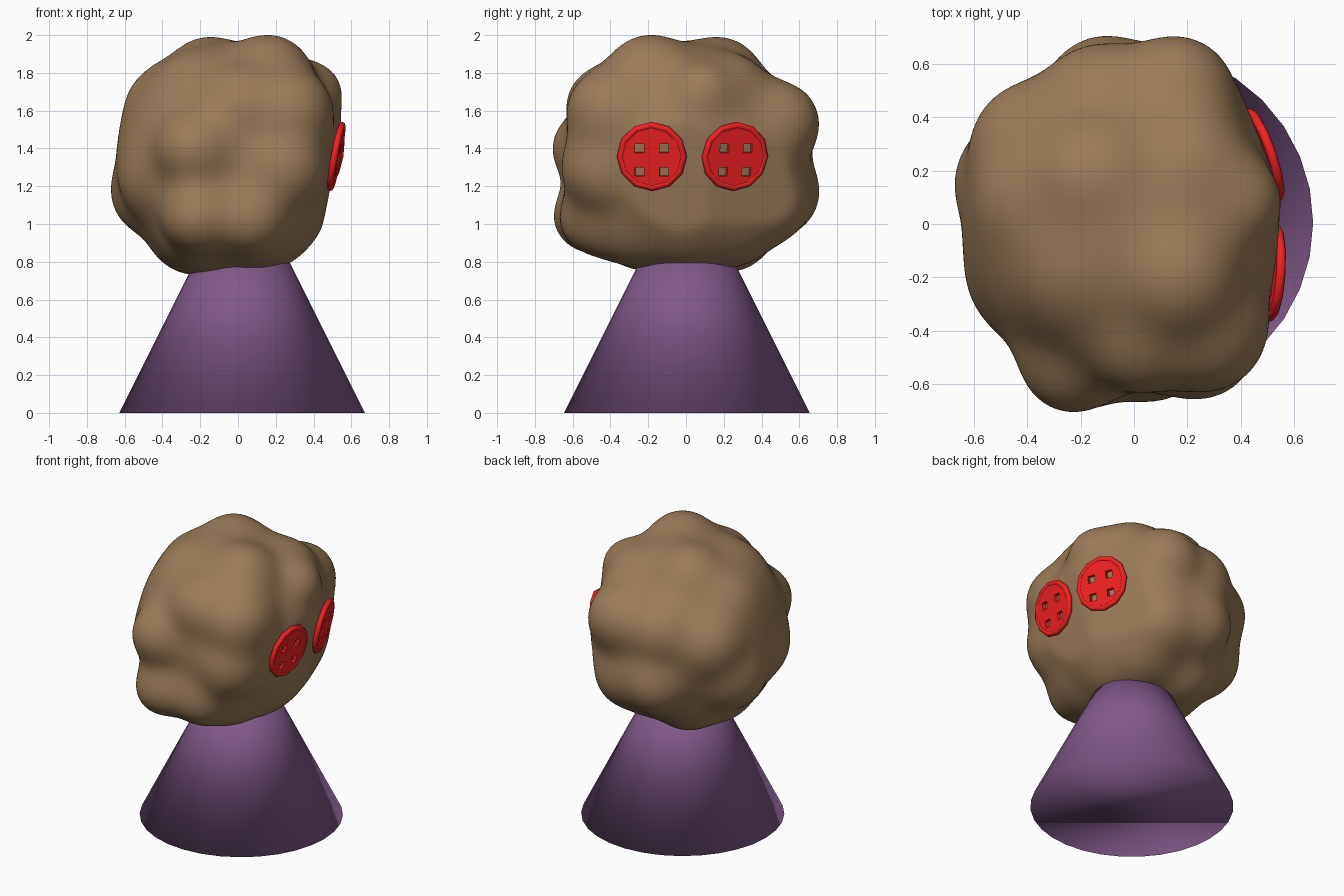
import bpy, bmesh, math
from mathutils import Vector, Matrix

if "Cube" in bpy.data.objects:
    bpy.data.objects.remove(bpy.data.objects["Cube"])


def material(name, rgb):
    m = bpy.data.materials.new(name)
    m.diffuse_color = (*rgb, 1)
    m.use_nodes = True
    m.node_tree.nodes["Principled BSDF"].inputs["Base Color"].default_value = m.diffuse_color
    return m


def add_object(name, bm, mat):
    mesh = bpy.data.meshes.new(name)
    bm.to_mesh(mesh)
    bm.free()
    mesh.materials.append(mat)
    ob = bpy.data.objects.new(name, mesh)
    bpy.context.collection.objects.link(ob)
    return ob


def smooth(ob, angle):
    bpy.ops.object.select_all(action='DESELECT')
    ob.select_set(True)
    bpy.context.view_layer.objects.active = ob
    bpy.ops.object.shade_smooth_by_angle(angle=math.radians(angle))


brown = material("brown", (0.33, 0.2, 0.1))
purple = material("purple", (0.22, 0.1, 0.25))
red = material("red", (0.9, 0.015, 0.015))

# Cone body, its tip buried in the head
bm = bmesh.new()
bmesh.ops.create_cone(bm, cap_ends=True, segments=32, radius1=0.65, radius2=0,
                      depth=1.3, matrix=Matrix.Translation((0.022, 0.005, 0.65)))
smooth(add_object("cone_body", bm, purple), 180)

# Lumpy head: a ball blended with smaller lumps (x, y, z, radius)
centre = Vector((-0.03, 0, 1.36))
lumps = [
    (-0.03, 0, 1.36, 0.585),
    (0.16, -0.18, 1.76, 0.23), (-0.15, 0.17, 1.76, 0.215), (0.2, 0.2, 1.67, 0.22),
    (0.37, 0.08, 1.68, 0.17), (-0.2, -0.15, 1.65, 0.24), (-0.33, 0.08, 1.6, 0.24),
    (0.15, 0.45, 1.52, 0.23), (-0.1, 0.45, 1.18, 0.23), (-0.12, 0.42, 1.5, 0.23),
    (-0.42, 0.15, 1.18, 0.23), (-0.36, 0.28, 1.42, 0.23), (-0.37, -0.18, 1.25, 0.23),
    (-0.23, 0.0, 0.99, 0.23), (-0.2, -0.22, 1.0, 0.22), (-0.18, 0.22, 1.0, 0.23),
    (0.1, 0.22, 1.05, 0.25), (0.1, -0.25, 1.05, 0.25), (0.13, 0, 1.07, 0.28),
    (-0.22, -0.48, 1.4, 0.2), (-0.2, -0.47, 1.06, 0.2), (0.06, -0.44, 1.05, 0.2),
    (0.23, -0.4, 1.3, 0.23), (0.26, -0.36, 1.58, 0.24), (0.25, 0.28, 1.28, 0.25),
    (0.02, -0.39, 1.62, 0.21), (0.12, 0.4, 1.15, 0.24),
]
balls = [(Vector(b[:3]), b[3]) for b in lumps]
K = 0.028


def inside(p):
    return sum(math.exp((r - (p - c).length) / K) for c, r in balls) > 1


def surface(d):
    lo, hi = 0.2, 1.1
    for _ in range(13):
        mid = (lo + hi) / 2
        if inside(centre + d * mid):
            lo = mid
        else:
            hi = mid
    return d * lo


bm = bmesh.new()
bmesh.ops.create_icosphere(bm, subdivisions=6, radius=1)
for v in bm.verts:
    v.co = surface(v.co.normalized())
for _ in range(16):
    bmesh.ops.smooth_vert(bm, verts=bm.verts, factor=0.5, use_axis_x=True,
                          use_axis_y=True, use_axis_z=True)

# Fit each side of the head to its measured reach
low, high = Vector((-0.672, -0.705, 0.73)) - centre, Vector((0.57, 0.705, 2.0)) - centre
for a in range(3):
    mn = min(v.co[a] for v in bm.verts)
    mx = max(v.co[a] for v in bm.verts)
    for v in bm.verts:
        v.co[a] *= low[a] / mn if v.co[a] < 0 else high[a] / mx

# Flattened face on the +x side, one plane behind each eye
eyes = [
    (Vector((0.508, -0.18, 1.36)), Vector((1, -0.06, -0.19)).normalized()),
    (Vector((0.475, 0.255, 1.36)), Vector((0.93, 0.32, -0.18)).normalized()),
]
for v in bm.verts:
    for point, normal in eyes:
        limit = (point - centre).dot(normal)
        reach = v.co.dot(normal)
        if reach > 0.05:
            s = limit / reach
            f = 0.5 * (1 + s - math.sqrt((1 - s) ** 2 + 0.0004))
            v.co *= min(f, 1)
    v.co += centre
smooth(add_object("lumpy_head", bm, brown), 180)


# Button eyes: thin disc with four holes and a raised rim
def button(name, point, normal):
    R, sides = 0.186, 12
    place = Matrix.Translation(point + normal * 0.012) @ normal.to_track_quat('Z', 'Y').to_matrix().to_4x4()
    bm = bmesh.new()
    bmesh.ops.create_cone(bm, cap_ends=True, segments=sides, radius1=R - 0.015,
                          radius2=R - 0.015, depth=0.026)
    disc = add_object(name, bm, red)
    disc.matrix_world = place

    bm = bmesh.new()
    for x in (-0.065, 0.065):
        for y in (-0.08, 0.045):
            bmesh.ops.create_cube(bm, size=0.048, matrix=Matrix.Translation((x, y, 0)))
    cutter = add_object(name + "_hole_cutter", bm, red)
    cutter.matrix_world = place
    cutter.hide_render = True
    cutter.hide_set(True)
    mod = disc.modifiers.new("holes", 'BOOLEAN')
    mod.operation = 'DIFFERENCE'
    mod.object = cutter
    mod.solver = 'EXACT'

    bpy.ops.mesh.primitive_torus_add(major_segments=sides, minor_segments=8,
                                     major_radius=R - 0.018, minor_radius=0.018)
    rim = bpy.context.object
    rim.name = name + "_rim"
    rim.data.materials.append(red)
    rim.matrix_world = place
    smooth(rim, 60)


for label, (point, normal) in zip(("left_eye", "right_eye"), eyes):
    button(label, point, normal)
